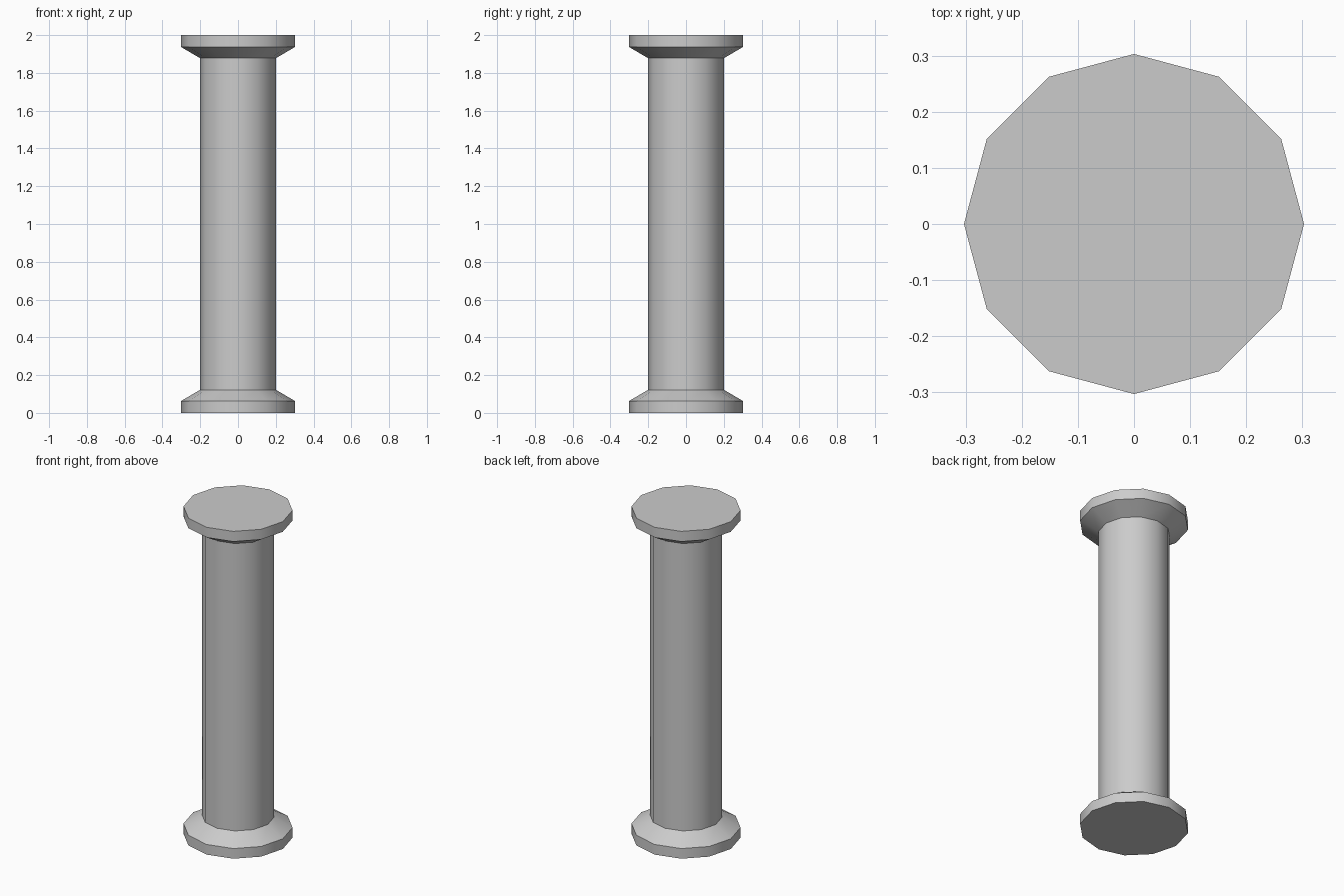
import bpy, bmesh, math

if "Cube" in bpy.data.objects:
    bpy.data.objects.remove(bpy.data.objects["Cube"])

SIDES = 12
R_OUT, R_SHAFT = 0.303, 0.201
PLATE, FLARE, HEIGHT = 0.062, 0.122, 2.0


def lathe(name, profile):
    """Solid of revolution from (radius, z) points listed bottom to top."""
    bm = bmesh.new()
    rings = []
    for r, z in profile:
        rings.append([bm.verts.new((r * math.cos(2 * math.pi * i / SIDES),
                                    r * math.sin(2 * math.pi * i / SIDES), z))
                      for i in range(SIDES)])
    for low, high in zip(rings, rings[1:]):
        for i in range(SIDES):
            j = (i + 1) % SIDES
            bm.faces.new((low[i], low[j], high[j], high[i]))
    bm.faces.new(rings[0][::-1])
    bm.faces.new(rings[-1])
    mesh = bpy.data.meshes.new(name)
    bm.to_mesh(mesh)
    bm.free()
    obj = bpy.data.objects.new(name, mesh)
    bpy.context.collection.objects.link(obj)
    bpy.ops.object.select_all(action='DESELECT')
    obj.select_set(True)
    bpy.context.view_layer.objects.active = obj
    bpy.ops.object.shade_smooth_by_angle(angle=math.radians(35))
    return obj


# Column: base plate and flare, shaft, then the same mirrored at the top
half = [(R_OUT, 0), (R_OUT, PLATE), (R_SHAFT, FLARE)]
lathe("column", half + [(r, HEIGHT - z) for r, z in reversed(half)])
